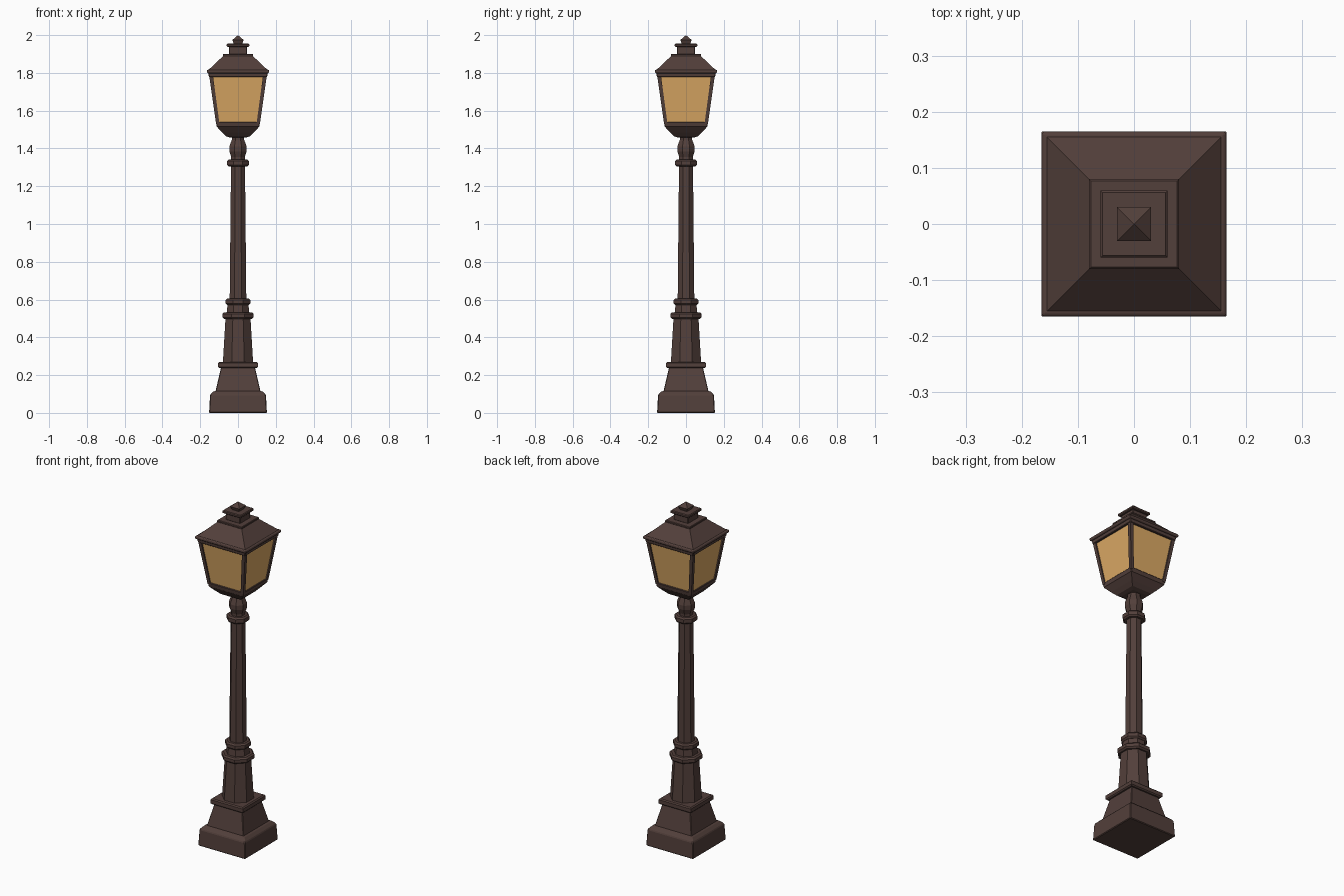
import bpy, bmesh, math

if "Cube" in bpy.data.objects:
    bpy.data.objects.remove(bpy.data.objects["Cube"])


def material(name, color):
    m = bpy.data.materials.new(name)
    m.diffuse_color = color
    m.use_nodes = True
    m.node_tree.nodes["Principled BSDF"].inputs["Base Color"].default_value = m.diffuse_color
    return m


IRON = material("brown_iron", (0.085, 0.05, 0.043, 1))
GLASS = material("amber_glass", (0.72, 0.40, 0.13, 1))


def loft(name, sides, sections, mat=IRON, bevel=0.0):
    """Stack polygon rings: each section is (z, half_width[, cx, cy]), a flat facing front."""
    bm = bmesh.new()
    rings = []
    for z, half, *c in sections:
        cx, cy = c or (0, 0)
        r = half / math.cos(math.pi / sides)
        rings.append([bm.verts.new((cx + r * math.cos((i + .5) * math.tau / sides),
                                    cy + r * math.sin((i + .5) * math.tau / sides), z))
                      for i in range(sides)])
    for a, b in zip(rings, rings[1:]):
        for i in range(sides):
            j = (i + 1) % sides
            bm.faces.new((a[i], a[j], b[j], b[i]))
    bm.faces.new(rings[0][::-1])
    bm.faces.new(rings[-1])
    bmesh.ops.remove_doubles(bm, verts=bm.verts, dist=1e-5)
    bmesh.ops.recalc_face_normals(bm, faces=bm.faces)
    me = bpy.data.meshes.new(name)
    bm.to_mesh(me)
    bm.free()
    me.materials.append(mat)
    ob = bpy.data.objects.new(name, me)
    bpy.context.collection.objects.link(ob)
    if bevel:
        mod = ob.modifiers.new("edge", 'BEVEL')
        mod.width = bevel
        mod.segments = 1
        mod.limit_method = 'ANGLE'
    return ob


def collar(name, sides, z0, z1, half, chamfer=0.008):
    """Flat moulding with chamfered top and bottom edges."""
    return loft(name, sides, [(z0, half - chamfer), (z0 + chamfer, half),
                              (z1 - chamfer, half), (z1, half - chamfer)])


# Square base
loft("plinth", 4, [(0, 0.153), (0.095, 0.148), (0.115, 0.128)], bevel=0.004)
loft("base_taper", 4, [(0.11, 0.12), (0.24, 0.09)], bevel=0.003)
collar("base_cap", 4, 0.237, 0.27, 0.105, 0.006)

# Octagonal pedestal and shaft with collars
loft("pedestal", 8, [(0.265, 0.08), (0.505, 0.066)])
collar("pedestal_collar", 8, 0.498, 0.532, 0.083)
loft("shaft_foot", 8, [(0.53, 0.06), (0.575, 0.055)])
collar("shaft_collar", 8, 0.57, 0.605, 0.065)
loft("shaft", 8, [(0.60, 0.044), (1.31, 0.037)])
collar("top_collar", 8, 1.305, 1.342, 0.057)
loft("neck_bulb", 8, [(1.34, 0.036), (1.355, 0.036), (1.385, 0.046), (1.41, 0.046),
                      (1.445, 0.033), (1.47, 0.033)])

# Lantern cup and lower rail
loft("lantern_cup", 4, [(1.458, 0.045), (1.465, 0.065), (1.485, 0.085), (1.515, 0.112)])
loft("lower_rail", 4, [(1.512, 0.112), (1.54, 0.117)], bevel=0.003)

# Glass body and four sloping corner bars
loft("glass", 4, [(1.535, 0.110), (1.785, 0.144)], GLASS)
for sx in (-1, 1):
    for sy in (-1, 1):
        loft("corner_bar", 4, [(1.53, 0.009, sx * 0.107, sy * 0.107),
                               (1.79, 0.010, sx * 0.143, sy * 0.143)])
loft("upper_rail", 4, [(1.778, 0.154), (1.80, 0.157)], bevel=0.003)

# Roof, vent and finial
loft("eave", 4, [(1.798, 0.160), (1.803, 0.165), (1.813, 0.165), (1.817, 0.160)], bevel=0.002)
loft("roof", 4, [(1.815, 0.157), (1.89, 0.078)])
collar("roof_cap", 4, 1.887, 1.90, 0.080, 0.003)
loft("vent", 4, [(1.898, 0.047), (1.942, 0.047)], bevel=0.003)
collar("vent_cap", 4, 1.938, 1.955, 0.060, 0.004)
loft("finial", 4, [(1.953, 0.022), (1.974, 0.030), (2.0, 0.0)])
